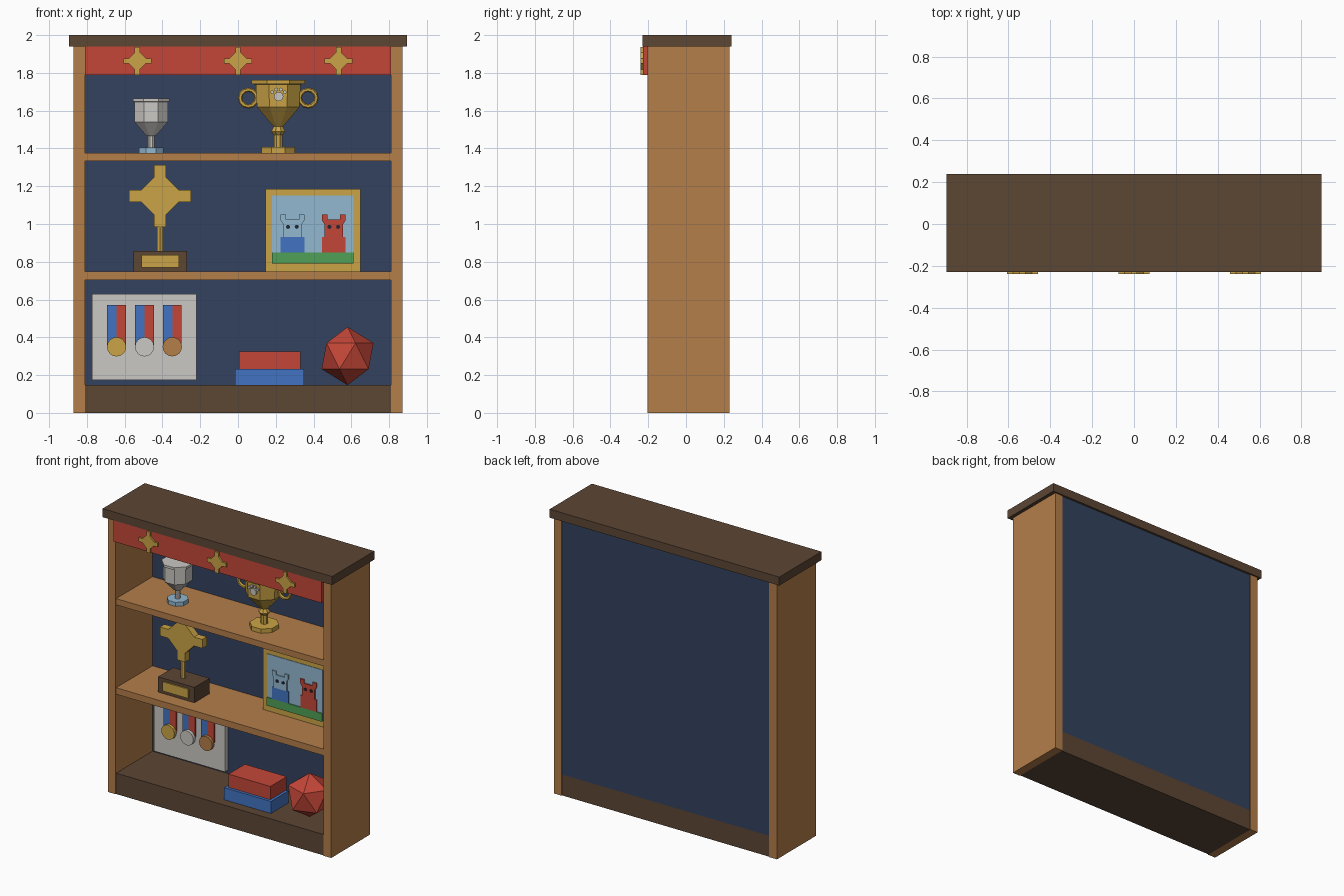
import bpy, bmesh, math
from mathutils import Matrix

if "Cube" in bpy.data.objects:
    bpy.data.objects.remove(bpy.data.objects["Cube"])


def lin(c):
    c /= 255
    return c / 12.92 if c <= 0.04045 else ((c + 0.055) / 1.055) ** 2.4


def material(name, r, g, b):
    m = bpy.data.materials.new(name)
    m.diffuse_color = (lin(r), lin(g), lin(b), 1)
    m.use_nodes = True
    m.node_tree.nodes["Principled BSDF"].inputs["Base Color"].default_value = m.diffuse_color
    return m


WOOD = material("warm wood", 180, 126, 74)
DARK = material("dark wood", 92, 70, 52)
NAVY = material("navy", 52, 66, 94)
RED = material("red", 196, 70, 56)
GOLD = material("gold", 203, 164, 70)
BLUE = material("blue", 66, 116, 194)
SKY = material("light blue", 146, 184, 208)
GREEN = material("green", 80, 160, 86)
SILVER = material("silver", 203, 200, 195)
BLACK = material("near black", 35, 38, 48)


def finish(name, bm, mat):
    bmesh.ops.recalc_face_normals(bm, faces=bm.faces)
    me = bpy.data.meshes.new(name)
    bm.to_mesh(me)
    bm.free()
    me.materials.append(mat)
    ob = bpy.data.objects.new(name, me)
    bpy.context.collection.objects.link(ob)
    return ob


def prism(name, pts, y0, y1, mat):
    """Outline in x, z pushed from y0 to y1."""
    bm = bmesh.new()
    a = [bm.verts.new((x, y0, z)) for x, z in pts]
    b = [bm.verts.new((x, y1, z)) for x, z in pts]
    bm.faces.new(a)
    bm.faces.new(b[::-1])
    for i in range(len(pts)):
        j = (i + 1) % len(pts)
        bm.faces.new((a[i], b[i], b[j], a[j]))
    return finish(name, bm, mat)


def box(name, x0, x1, y0, y1, z0, z1, mat):
    return prism(name, [(x0, z0), (x1, z0), (x1, z1), (x0, z1)], y0, y1, mat)


def disc(name, x, z, r, y0, y1, mat, n=16):
    pts = [(x + r * math.cos(2 * math.pi * i / n), z + r * math.sin(2 * math.pi * i / n))
           for i in range(n)]
    return prism(name, pts, y0, y1, mat)


def lathe(name, x, y, profile, mat, n=8):
    """Closed faceted solid from (radius, z) pairs."""
    bm = bmesh.new()
    rings = []
    for r, z in profile:
        rings.append([bm.verts.new((x + r * math.cos(2 * math.pi * (i + 0.5) / n),
                                    y + r * math.sin(2 * math.pi * (i + 0.5) / n), z))
                      for i in range(n)])
    bm.faces.new(rings[0])
    bm.faces.new(rings[-1])
    for a, b in zip(rings, rings[1:]):
        for i in range(n):
            j = (i + 1) % n
            bm.faces.new((a[i], a[j], b[j], b[i]))
    return finish(name, bm, mat)


def cross(name, x, z, s, y0, y1, mat):
    """Four-armed star with a chamfered middle; s is the arm reach."""
    quarter = [(1, -0.19), (1, 0.19), (0.61, 0.19), (0.19, 0.61)]
    pts = []
    for k in range(4):
        c, d = [(1, 0), (0, 1), (-1, 0), (0, -1)][k]
        pts += [(x + s * (u * c - v * d), z + s * (u * d + v * c)) for u, v in quarter]
    return prism(name, pts, y0, y1, mat)


# Cabinet
for side, s in (("left", -1), ("right", 1)):
    box(side + "_side", *sorted((s * 0.87, s * 0.81)), -0.205, 0.23, 0, 1.94, WOOD)
box("top_board", -0.895, 0.895, -0.23, 0.24, 1.94, 2.0, DARK)
box("plinth", -0.81, 0.81, -0.2, 0.225, 0, 0.147, DARK)
box("back_panel", -0.81, 0.81, 0.205, 0.225, 0.147, 1.94, NAVY)
box("lower_shelf", -0.81, 0.81, -0.2, 0.205, 0.703, 0.749, WOOD)
box("upper_shelf", -0.81, 0.81, -0.2, 0.205, 1.333, 1.377, WOOD)

# Banner with stars
box("banner", -0.81, 0.81, -0.228, -0.203, 1.79, 1.94, RED)
for i, x in enumerate((-0.533, 0, 0.533)):
    cross(f"banner_star_{i}", x, 1.863, 0.074, -0.24, -0.228, GOLD)

# Silver cup
lathe("silver_cup_foot", -0.46, -0.015, [(0.07, 1.377), (0.07, 1.405)], SKY)
lathe("silver_cup", -0.46, -0.015,
      [(0.018, 1.405), (0.018, 1.465), (0.028, 1.468), (0.096, 1.54),
       (0.096, 1.645), (0.105, 1.648), (0.105, 1.665)], SILVER)

# Gold cup with two ring handles
CX, CY = 0.213, -0.012
lathe("gold_cup", CX, CY,
      [(0.095, 1.377), (0.095, 1.407), (0.024, 1.408), (0.024, 1.47), (0.04, 1.49),
       (0.026, 1.515), (0.045, 1.535), (0.122, 1.62), (0.128, 1.738),
       (0.153, 1.742), (0.153, 1.762)], GOLD)
for side, s in (("left", -1), ("right", 1)):
    bpy.ops.mesh.primitive_torus_add(major_segments=12, minor_segments=6,
                                     major_radius=0.044, minor_radius=0.012,
                                     location=(CX + s * 0.158, CY, 1.667),
                                     rotation=(math.pi / 2, 0, 0))
    handle = bpy.context.object
    handle.name = side + "_cup_handle"
    handle.data.materials.append(GOLD)

# Paw emblem on the gold cup
PY0, PY1 = CY - 0.128, CY - 0.112
disc("paw_pad", CX + 0.002, 1.675, 0.025, PY0, PY1, SILVER, 10)
for i, (dx, dz) in enumerate(((-0.031, 0.022), (-0.011, 0.037), (0.014, 0.037), (0.034, 0.022))):
    disc(f"paw_toe_{i}", CX + dx, 1.675 + dz, 0.01, PY0, PY1, SILVER, 8)

# Cross trophy
box("trophy_base", -0.553, -0.27, -0.1, 0.07, 0.749, 0.857, DARK)
box("trophy_plaque", -0.512, -0.312, -0.109, -0.1, 0.771, 0.836, GOLD)
lathe("trophy_stem", -0.413, -0.018, [(0.018, 0.857), (0.018, 1.05)], GOLD, 6)
cross("trophy_cross", -0.413, 1.148, 0.165, -0.043, 0.007, GOLD)

# Framed picture
FY = 0.07
box("picture_frame", 0.145, 0.648, FY, FY + 0.045, 0.749, 1.186, GOLD)
box("picture_sky", 0.18, 0.612, FY - 0.004, FY, 0.79, 1.152, SKY)
box("picture_grass", 0.18, 0.612, FY - 0.01, FY - 0.004, 0.79, 0.848, GREEN)
for name, x, head, body in (("left", 0.288, SKY, BLUE), ("right", 0.507, RED, RED)):
    box(name + "_figure_body", x - 0.063, x + 0.063, FY - 0.01, FY - 0.004, 0.848, 0.932, body)
    half = [(0.05, 0.932), (0.05, 1.0), (0.063, 1.02), (0.063, 1.05), (0.034, 1.05), (0.034, 1.025)]
    pts = [(x + u, z) for u, z in half] + [(x - u, z) for u, z in half[::-1]]
    prism(name + "_figure_head", pts, FY - 0.012, FY - 0.004, head)
    for s in (-1, 1):
        disc(f"{name}_figure_eye_{s}", x + s * 0.023, 0.985, 0.011, FY - 0.016, FY - 0.012, BLACK, 8)

# Medal board
box("medal_board", -0.772, -0.22, 0.167, 0.205, 0.173, 0.63, SILVER)
for i, (x, mat) in enumerate(((-0.643, GOLD), (-0.495, SILVER), (-0.348, WOOD))):
    box(f"ribbon_blue_{i}", x - 0.05, x, 0.158, 0.167, 0.36, 0.572, BLUE)
    box(f"ribbon_red_{i}", x, x + 0.05, 0.158, 0.167, 0.36, 0.572, RED)
    disc(f"medal_{i}", x, 0.35, 0.051, 0.137, 0.16, mat)

# Stacked boxes
box("blue_box", -0.015, 0.35, -0.133, 0.06, 0.147, 0.232, BLUE)
box("red_box", 0.005, 0.331, -0.113, 0.07, 0.232, 0.325, RED)

# Twenty-sided ball
bm = bmesh.new()
bmesh.ops.create_icosphere(bm, subdivisions=1, radius=0.154,
                           matrix=Matrix.Translation((0.58, -0.03, 0.301)))
finish("faceted_ball", bm, RED)
